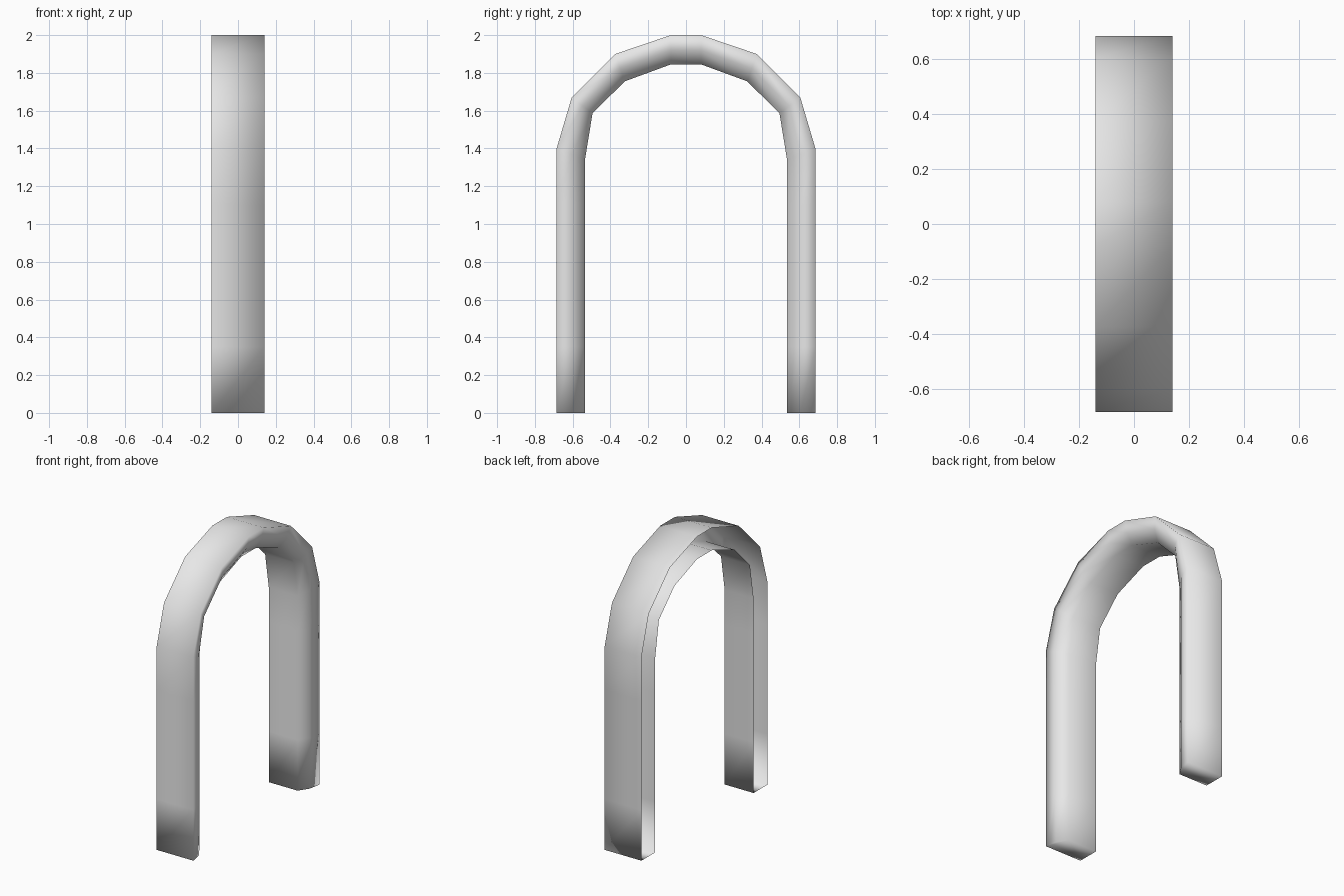
import bpy
import bmesh

if "Cube" in bpy.data.objects:
    bpy.data.objects.remove(bpy.data.objects["Cube"], do_unlink=True)

# Plain grey material
grey = bpy.data.materials.new("light_grey")
grey.use_nodes = True
colour = (0.8, 0.8, 0.8, 1)
grey.diffuse_color = colour
grey.node_tree.nodes["Principled BSDF"].inputs["Base Color"].default_value = colour

# Half of the arch as (outer y, outer z, inner y, inner z), foot to crown
half = [
    (0.685, 0.0, 0.535, 0.0),
    (0.685, 0.35, 0.535, 0.35),
    (0.685, 1.1, 0.535, 1.1),
    (0.685, 1.4, 0.535, 1.34),
    (0.605, 1.67, 0.495, 1.585),
    (0.375, 1.9, 0.325, 1.755),
    (0.08, 2.0, 0.08, 1.845),
]
stations = [(-oy, oz, -iy, iz) for oy, oz, iy, iz in half] + half[::-1]

# Channel section as (x, fraction from outer to inner edge), open on the -x side
section = [(-0.14, 0), (0.14, 0), (0.125, 0.53), (0.08, 1), (-0.14, 1)]

# Sweep the section along the arch
bm = bmesh.new()
rings = []
for oy, oz, iy, iz in stations:
    rings.append([bm.verts.new((x, oy + (iy - oy) * t, oz + (iz - oz) * t))
                  for x, t in section])
for a, b in zip(rings, rings[1:]):
    for i in range(len(section) - 1):
        bm.faces.new((a[i], a[i + 1], b[i + 1], b[i]))

# Close the feet
bm.faces.new(rings[0][::-1])
bm.faces.new(rings[-1])

# Smooth shading over the whole shell
for face in bm.faces:
    face.smooth = True

mesh = bpy.data.meshes.new("arch_channel")
bm.to_mesh(mesh)
bm.free()
mesh.materials.append(grey)
arch = bpy.data.objects.new("arch_channel", mesh)
bpy.context.collection.objects.link(arch)
